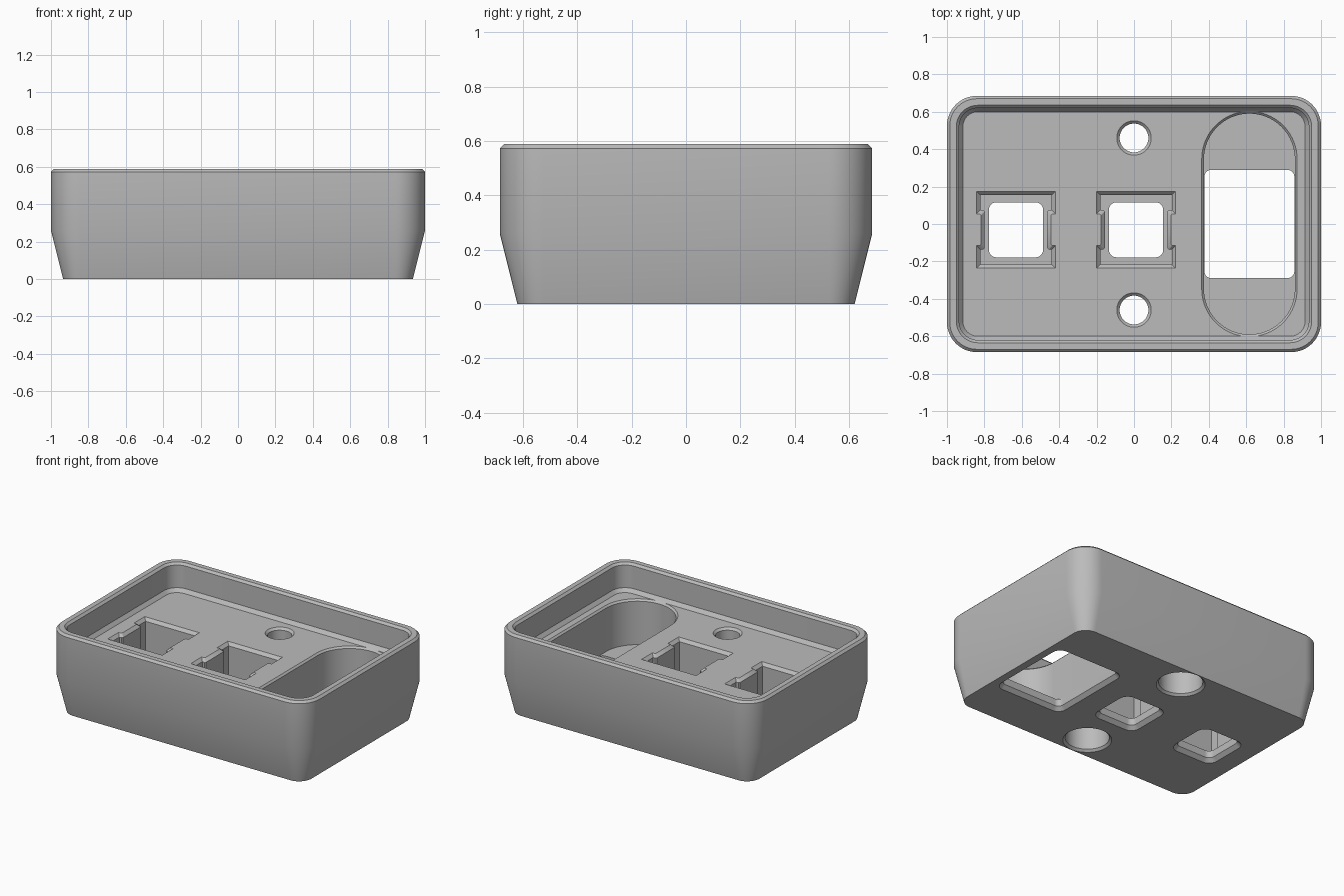
import bpy, bmesh, math

cube = bpy.data.objects.get("Cube")
if cube:
    bpy.data.objects.remove(cube, do_unlink=True)

GREY = (0.5, 0.5, 0.5, 1.0)
mat = bpy.data.materials.new("matte grey")
mat.use_nodes = True
mat.diffuse_color = GREY
mat.node_tree.nodes["Principled BSDF"].inputs["Base Color"].default_value = GREY


def rounded(hx, hy, r, steps=12):
    """Rounded rectangle outline, as a function of the outward offset g."""
    def outline(g):
        pts = []
        for i, (sx, sy) in enumerate([(1, 1), (-1, 1), (-1, -1), (1, -1)]):
            for k in range(steps + 1):
                a = math.radians(90 * (i + k / steps))
                pts.append((sx * (hx - r) + (r + g) * math.cos(a),
                            sy * (hy - r) + (r + g) * math.sin(a)))
        # a full semicircle end makes neighbouring points coincide
        return [p for j, p in enumerate(pts) if math.dist(p, pts[j - 1]) > 1e-5]
    return outline


def notched(hx, hy, nx, ny):
    """Rectangle with a shallow rib in each side, as a function of offset g."""
    def outline(g):
        right = [(hx + g, -hy - g), (hx + g, -ny - g * -1 - 0.0), (nx + g + 0.008, -ny + g),
                 (nx + g, -ny + g + 0.008), (nx + g, ny - g - 0.008),
                 (nx + g + 0.008, ny - g), (hx + g, ny - g), (hx + g, hy + g)]
        return right + [(-x, -y) for x, y in right]
    return outline


def loft(name, outline, sections, cx=0.0, cy=0.0):
    """Closed solid through the outline at each (height, offset)."""
    bm = bmesh.new()
    rings = [[bm.verts.new((x + cx, y + cy, z)) for x, y in outline(g)] for z, g in sections]
    n = len(rings[0])
    for lo, hi in zip(rings, rings[1:]):
        for i in range(n):
            j = (i + 1) % n
            bm.faces.new((lo[i], lo[j], hi[j], hi[i]))
    bm.faces.new(rings[0][::-1])
    bm.faces.new(rings[-1])
    bmesh.ops.recalc_face_normals(bm, faces=bm.faces)
    mesh = bpy.data.meshes.new(name)
    bm.to_mesh(mesh)
    bm.free()
    mesh.materials.append(mat)
    ob = bpy.data.objects.new(name, mesh)
    bpy.context.collection.objects.link(ob)
    return ob


TOP, DECK, LEDGE = 0.588, 0.39, 0.075

# Outer shell: tapered foot, straight wall, chamfered rim
shell = loft("enclosure_shell", rounded(1.0, 0.685, 0.16),
             [(0, -0.065), (0.26, 0), (TOP - 0.015, 0), (TOP, -0.015)])

# Recessed tray with a chamfered rim and a sloped foot
cutters = [loft("tray_cutter", rounded(0.935, 0.62, 0.1),
                [(DECK, -0.02), (DECK + 0.025, 0), (TOP - 0.015, 0), (TOP + 0.015, 0.03)])]

# Two ribbed sockets, each with a square window through the base
for i, x in enumerate((-0.631, 0.011)):
    cutters.append(loft(f"socket_cutter_{i}", notched(0.191, 0.185, 0.167, 0.105),
                        [(LEDGE, 0), (DECK - 0.02, 0), (DECK + 0.005, 0.025)], x, -0.031))
    cutters.append(loft(f"window_cutter_{i}", rounded(0.145, 0.147, 0.04),
                        [(-0.01, 0.035), (0.025, 0), (LEDGE + 0.04, 0)], x, -0.031))

# Long round-ended well with a rectangular opening through the base
cutters.append(loft("well_cutter", rounded(0.243, 0.59, 0.243, 24),
                    [(LEDGE, 0), (DECK - 0.012, 0), (DECK + 0.005, 0.017)], 0.617))
cutters.append(loft("opening_cutter", rounded(0.24, 0.289, 0.035),
                    [(-0.01, 0.035), (0.025, 0), (LEDGE + 0.04, 0)], 0.617))

# Two screw holes, wide below and narrow above
for i, y in enumerate((-0.46, 0.46)):
    cutters.append(loft(f"screw_hole_cutter_{i}", rounded(0.077, 0.077, 0.077),
                        [(0.2, 0), (DECK - 0.015, 0), (DECK + 0.005, 0.02)], 0, y))
    cutters.append(loft(f"counterbore_cutter_{i}", rounded(0.14, 0.14, 0.14),
                        [(-0.01, 0.025), (0.015, 0), (0.25, 0)], 0, y))

# Cut everything out of the shell
bpy.context.view_layer.objects.active = shell
for cutter in cutters:
    cutter.hide_render = True
    mod = shell.modifiers.new(cutter.name, "BOOLEAN")
    mod.operation = "DIFFERENCE"
    mod.solver = "EXACT"
    mod.object = cutter
    bpy.ops.object.modifier_apply(modifier=mod.name)
    bpy.data.objects.remove(cutter, do_unlink=True)

bpy.ops.object.select_all(action="DESELECT")
shell.select_set(True)
bpy.ops.object.shade_smooth_by_angle(angle=math.radians(30))
